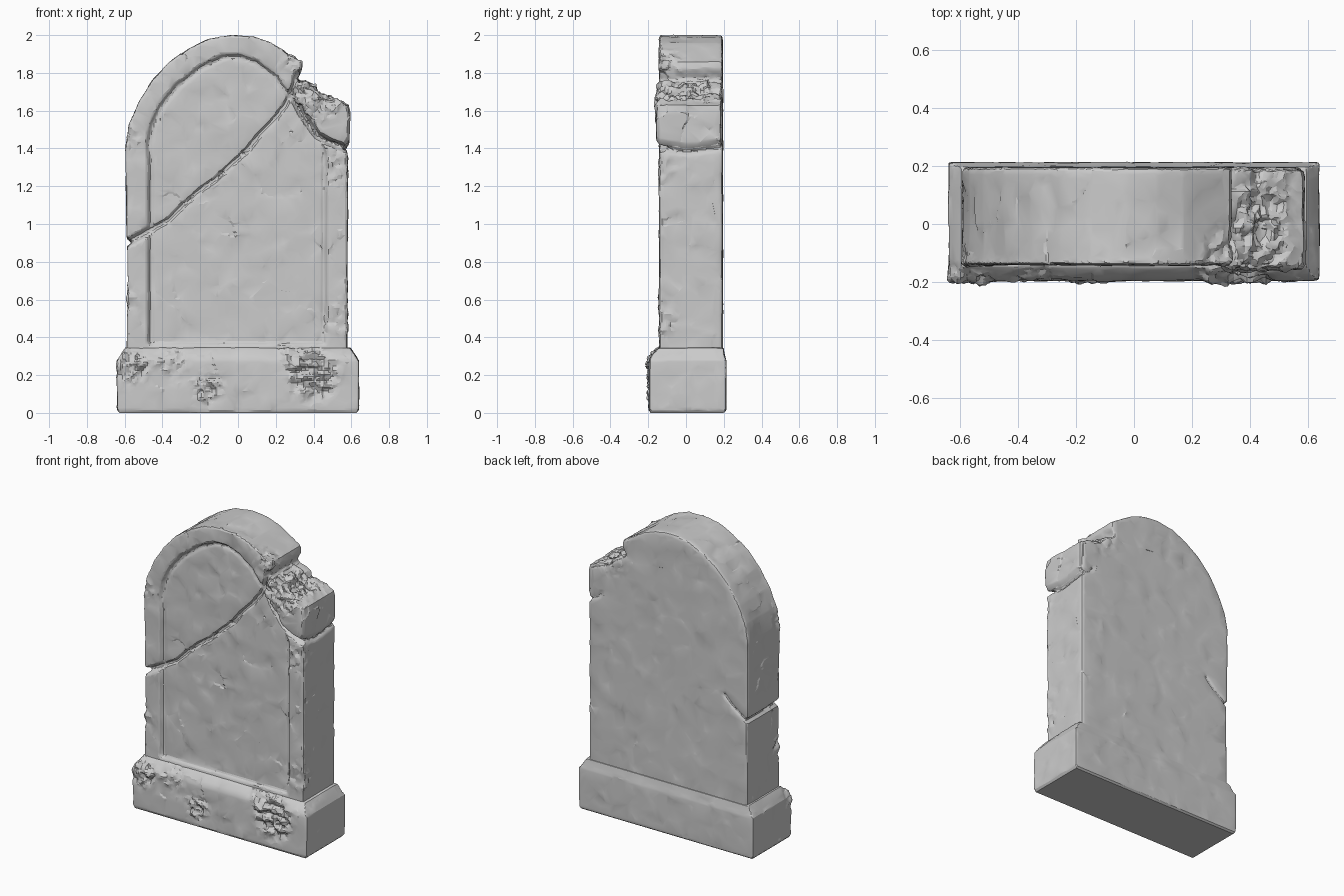
import bpy, bmesh
from mathutils import Vector, noise

if "Cube" in bpy.data.objects:
    bpy.data.objects.remove(bpy.data.objects["Cube"])


def to_object(name, bm):
    bmesh.ops.recalc_face_normals(bm, faces=bm.faces)
    mesh = bpy.data.meshes.new(name)
    bm.to_mesh(mesh)
    bm.free()
    obj = bpy.data.objects.new(name, mesh)
    bpy.context.collection.objects.link(obj)
    return obj


def loft(name, rings, bevel=0):
    """Skin closed rings of points and cap the two ends."""
    bm = bmesh.new()
    loops = [[bm.verts.new(p) for p in ring] for ring in rings]
    n = len(loops[0])
    for a, b in zip(loops, loops[1:]):
        for i in range(n):
            bm.faces.new((a[i], a[(i + 1) % n], b[(i + 1) % n], b[i]))
    caps = [bm.faces.new(loops[0]), bm.faces.new(loops[-1])]
    if bevel:
        bm.normal_update()
        edges = list({e for f in caps for e in f.edges})
        bmesh.ops.bevel(bm, geom=edges, offset=bevel, segments=1, affect='EDGES')
    return to_object(name, bm)


def prism(name, outline, y0, y1, bevel=0):
    return loft(name, [[(x, y, z) for x, z in outline] for y in (y0, y1)], bevel)


def groove(path, normal, width, depth):
    """V-shaped cutter swept along a path lying on a surface."""
    pts, nrm, rings = [Vector(p) for p in path], Vector(normal), []
    for i, p in enumerate(pts):
        t = (pts[min(i + 1, len(pts) - 1)] - pts[max(i - 1, 0)]).normalized()
        s = t.cross(nrm).normalized() * width
        up = nrm * 0.06
        rings.append([p - nrm * depth, p + s, p + s + up, p - s + up, p - s])
    return loft("cutter", rings)


def on_face(path, y):
    return [(x, y, z) for x, z in path]


def bake(obj):
    dg = bpy.context.evaluated_depsgraph_get()
    mesh = bpy.data.meshes.new_from_object(obj.evaluated_get(dg))
    obj.modifiers.clear()
    obj.data = mesh


def weather(obj, cutters=(), voxel=0.011, chip=0.05, rough=(), ratio=0.16):
    """Cut, remesh, chisel into tilted facets, roughen spots, then simplify."""
    for c in cutters:
        c.hide_render = True
        m = obj.modifiers.new("cut", 'BOOLEAN')
        m.operation, m.solver, m.object = 'DIFFERENCE', 'EXACT', c
    m = obj.modifiers.new("remesh", 'REMESH')
    m.mode, m.voxel_size = 'VOXEL', voxel
    bake(obj)
    for c in cutters:
        bpy.data.objects.remove(c)
    bm = bmesh.new()
    bm.from_mesh(obj.data)
    bm.normal_update()
    moves = []
    for v in bm.verts:
        p = v.co.copy()
        q = p * 7 + noise.noise_vector(p * 5) * 0.3
        cell = noise.voronoi(q)[1][0]
        h = noise.noise_vector(cell * 3.7).dot(q - cell) / 7 * chip
        h += 0.003 * noise.noise(p * 9)
        if p.y > 0.15:
            h *= 0.6
        for centre, radius, amp in rough:
            f = max(0, 1 - (p - Vector(centre)).length / radius)
            h += amp * min(1, 2 * f) * (noise.noise(p * 24) + 0.5 * noise.noise(p * 47))
        if p.z < 0.015:
            h = 0
        moves.append((v, v.normal * h))
    for v, d in moves:
        v.co += d
    bm.to_mesh(obj.data)
    bm.free()
    m = obj.modifiers.new("simplify", 'DECIMATE')
    m.ratio = ratio
    bake(obj)
    bpy.ops.object.select_all(action='DESELECT')
    obj.select_set(True)
    bpy.context.view_layer.objects.active = obj
    bpy.ops.object.shade_smooth_by_angle(angle=0.35)


# Plinth with sloped shoulders and battered front
plinth = loft("plinth", [
    [(-hx, y0, z), (hx, y0, z), (hx, y1, z), (-hx, y1, z)]
    for hx, y0, y1, z in [(0.63, -0.19, 0.205, 0), (0.64, -0.197, 0.213, 0.015),
                          (0.64, -0.195, 0.213, 0.275), (0.625, -0.185, 0.205, 0.3),
                          (0.595, -0.148, 0.197, 0.345)]])
weather(plinth, rough=[((-0.56, -0.2, 0.25), 0.12, 0.026), ((0.4, -0.2, 0.2), 0.17, 0.03),
                       ((-0.16, -0.2, 0.13), 0.11, 0.022), ((0.3, -0.17, 0.31), 0.12, 0.015),
                       ((-0.35, -0.19, 0.28), 0.12, 0.014)])

# Arched slab with the right shoulder broken down
slab = prism("slab", [
    (-0.587, 0.3), (-0.582, 0.86), (-0.59, 0.95), (-0.592, 1.42), (-0.57, 1.54), (-0.52, 1.655),
    (-0.45, 1.765), (-0.36, 1.86), (-0.26, 1.93), (-0.15, 1.98), (-0.03, 2.0), (0.08, 1.99),
    (0.17, 1.96), (0.25, 1.91), (0.33, 1.86), (0.34, 1.82), (0.31, 1.765), (0.37, 1.72),
    (0.44, 1.67), (0.57, 1.62), (0.575, 1.44), (0.58, 1.36), (0.578, 0.3)], -0.142, 0.195, 0.01)

# Recessed panel with a groove round its edge
panel = [(-0.475, 0.36), (-0.475, 1.3), (-0.485, 1.42), (-0.465, 1.53), (-0.42, 1.63),
         (-0.33, 1.74), (-0.2, 1.84), (-0.08, 1.895), (0.0, 1.9), (0.1, 1.865), (0.2, 1.79),
         (0.28, 1.69), (0.35, 1.57), (0.43, 1.46), (0.47, 1.38), (0.47, 0.36)]
inner = [(x * 0.965, z - 0.015 * (z > 1.5)) for x, z in panel]
cutters = [prism("cutter", panel, -0.3, -0.124),
           groove(on_face(inner[:12], -0.124), (0, -1, 0), 0.016, 0.014),
           groove(on_face([(0.455, 1.38), (0.455, 0.42)], -0.124), (0, -1, 0), 0.014, 0.012)]

# Diagonal crack, wrapping round the left edge to the back
crack = [(-0.64, 0.87), (-0.55, 0.92), (-0.45, 0.975), (-0.37, 1.02), (-0.29, 1.1), (-0.2, 1.18),
         (-0.12, 1.235), (-0.03, 1.32), (0.05, 1.39), (0.11, 1.47), (0.19, 1.55), (0.25, 1.63),
         (0.285, 1.7), (0.31, 1.77), (0.34, 1.82)]
cutters += [
    groove(on_face(crack, -0.126), (0, -1, 0), 0.016, 0.045),
    groove(on_face(crack[:3], -0.142), (0, -1, 0), 0.024, 0.05),
    groove([(-0.588, -0.18, 0.905), (-0.588, 0.05, 0.9), (-0.588, 0.23, 0.9)],
           (-1, 0, 0), 0.022, 0.035),
    groove(on_face([(-0.64, 0.87), (-0.56, 0.915), (-0.47, 0.98), (-0.41, 1.04)], 0.195),
           (0, 1, 0), 0.014, 0.025)]

# Seam around the loose shoulder block
seam = [(0.27, 1.71), (0.34, 1.575), (0.42, 1.465), (0.5, 1.43), (0.62, 1.385)]
cutters += [
    groove(on_face(seam, -0.13), (0, -1, 0), 0.022, 0.05),
    groove([(0.58, -0.18, 1.415), (0.58, 0.0, 1.38), (0.58, 0.22, 1.41)], (1, 0, 0), 0.018, 0.03),
    groove(on_face([(0.62, 1.4), (0.52, 1.43), (0.48, 1.48)], 0.195), (0, 1, 0), 0.013, 0.02)]
weather(slab, cutters, rough=[((0.53, -0.14, 1.3), 0.12, 0.012), ((0.55, -0.14, 0.5), 0.13, 0.012),
                              ((-0.57, -0.14, 1.45), 0.1, 0.01), ((0.3, -0.1, 1.85), 0.12, 0.014),
                              ((0.4, 0.1, 1.7), 0.16, 0.014), ((-0.58, -0.14, 0.6), 0.1, 0.01)])

# Loose shoulder block, with its underside bowed downward at mid depth
block = [(0.295, 1.69), (0.33, 1.755), (0.38, 1.735), (0.44, 1.68), (0.52, 1.66), (0.585, 1.63),
         (0.592, 1.59), (0.592, 1.45), (0.57, 1.415), (0.5, 1.44), (0.43, 1.48), (0.36, 1.58)]
shoulder = loft("shoulder_block", [
    [(0.46 + (x - 0.46) * s, y, 1.58 + (z - 1.58) * s - (drop if z < 1.5 else 0)) for x, z in block]
    for y, s, drop in [(-0.158, 0.88, 0), (-0.138, 1, 0), (0.0, 1, 0.025), (0.15, 1, 0.005),
                       (0.187, 0.97, 0)]])
weather(shoulder, voxel=0.009, chip=0.12, ratio=0.25,
        rough=[((0.4, -0.1, 1.68), 0.2, 0.022), ((0.45, 0.1, 1.7), 0.17, 0.016)])
